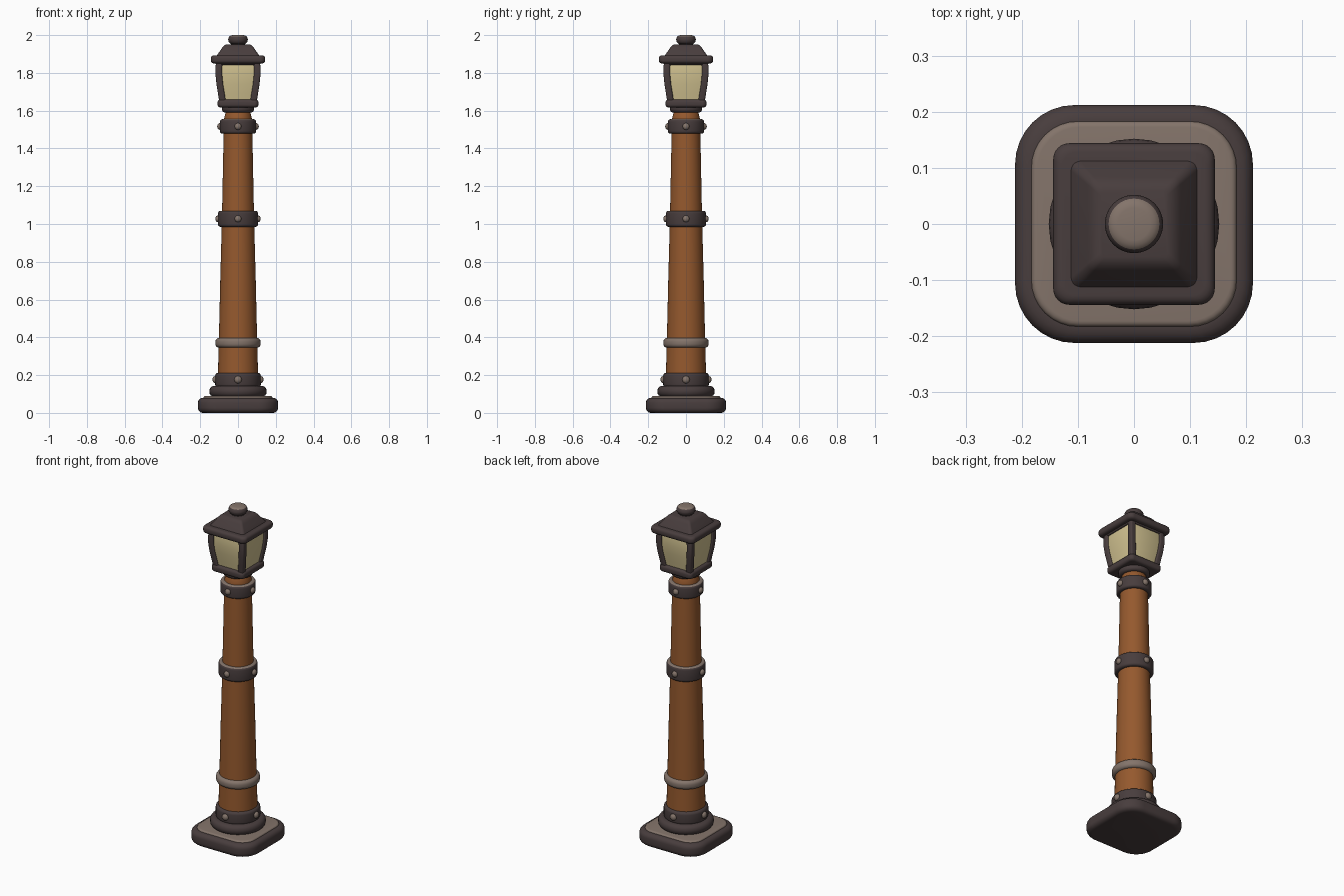
import bpy, bmesh, math
from mathutils import Matrix, Vector

cube = bpy.data.objects.get("Cube")
if cube:
    bpy.data.objects.remove(cube, do_unlink=True)


def material(name, rgb):
    m = bpy.data.materials.new(name)
    m.use_nodes = True
    m.diffuse_color = (*rgb, 1)
    m.node_tree.nodes["Principled BSDF"].inputs["Base Color"].default_value = (*rgb, 1)
    return m


IRON = material("dark iron", (0.065, 0.047, 0.047))
WORN = material("worn metal", (0.23, 0.175, 0.145))
WOOD = material("warm wood", (0.30, 0.10, 0.027))
GLASS = material("pale glass", (0.64, 0.54, 0.28))


def finish(bm, name, mats, angle=40):
    bmesh.ops.recalc_face_normals(bm, faces=bm.faces)
    mesh = bpy.data.meshes.new(name)
    bm.to_mesh(mesh)
    bm.free()
    ob = bpy.data.objects.new(name, mesh)
    bpy.context.collection.objects.link(ob)
    for m in mats:
        mesh.materials.append(m)
    bpy.ops.object.select_all(action='DESELECT')
    ob.select_set(True)
    bpy.context.view_layer.objects.active = ob
    bpy.ops.object.shade_smooth_by_angle(angle=math.radians(angle))
    return ob


def section(half, corner, steps=6):
    """Outline of a square with rounded corners; corner 1 gives a circle."""
    r = half * corner
    points = []
    for q in range(4):
        mid = math.radians(45 + 90 * q)
        centre = Vector((math.copysign(half - r, math.cos(mid)),
                         math.copysign(half - r, math.sin(mid))))
        for i in range(steps + (corner < 1)):
            a = math.radians(90 * q + 90 * i / steps)
            points.append(centre + r * Vector((math.cos(a), math.sin(a))))
    return points


def loft(name, profile, mats, corner=1.0, steps=8, centre=None, worn_top=False):
    """Stack sections of (half width, height); centre gives an offset per section."""
    bm = bmesh.new()
    loops = []
    for k, (half, z) in enumerate(profile):
        ox, oy = centre[k] if centre else (0, 0)
        loops.append([bm.verts.new((p.x + ox, p.y + oy, z))
                      for p in section(half, corner, steps)])
    n = len(loops[0])
    for a, b in zip(loops, loops[1:]):
        for i in range(n):
            j = (i + 1) % n
            bm.faces.new((a[i], a[j], b[j], b[i]))
    bm.faces.new(loops[0][::-1])
    bm.faces.new(loops[-1])
    bm.normal_update()
    if worn_top:
        for f in bm.faces:
            f.material_index = int(f.normal.z > 0.6)
    return finish(bm, name, mats)


def slab(half, low, high, r):
    """Profile of a disc or slab with rounded rims."""
    arc = [(r * math.sin(t * math.pi / 8), r * math.cos(t * math.pi / 8)) for t in range(5)]
    return ([(half - r + s, low + r - c) for s, c in arc]
            + [(half - r + s, high - r + c) for s, c in reversed(arc)])


def rivets(name, radius, z, size):
    for side, angle in zip(("left", "back", "right", "front"), range(0, 360, 90)):
        bm = bmesh.new()
        turn = Matrix.Rotation(math.radians(angle), 4, 'Z')
        place = turn @ Matrix.Translation((radius, 0, z)) @ Matrix.Diagonal((0.8, 1, 1, 1))
        bmesh.ops.create_uvsphere(bm, u_segments=12, v_segments=8, radius=size, matrix=place)
        finish(bm, f"{name}_rivet_{side}", [WORN])


# Foot
loft("base_plate", slab(0.212, 0.0, 0.08, 0.026), [IRON], 0.5)
loft("base_worn_top", slab(0.183, 0.07, 0.089, 0.01), [WORN], 0.45)
loft("foot_ring", slab(0.152, 0.085, 0.143, 0.026), [IRON])
loft("foot_collar", slab(0.121, 0.135, 0.212, 0.016), [IRON])
rivets("foot_collar", 0.119, 0.176, 0.02)

# Post
loft("post", [(0.107, 0.18), (0.105, 0.25), (0.101, 0.4), (0.094, 0.7), (0.085, 1.03),
              (0.076, 1.48), (0.073, 1.56), (0.066, 1.59), (0.06, 1.6)], [WOOD], steps=10)

# Bands around the post
loft("lower_ring", slab(0.12, 0.345, 0.397, 0.02), [WORN])
for name, radius, low, high in (("middle_band", 0.106, 0.985, 1.07),
                                ("upper_band", 0.096, 1.478, 1.555)):
    loft(name, slab(radius, low, high, 0.014), [IRON, WORN], worn_top=True)
    rivets(name, radius, (low + high) / 2, 0.018)

# Lantern seat
loft("lantern_neck", slab(0.085, 1.59, 1.635, 0.018), [IRON])
loft("lantern_tray", slab(0.108, 1.617, 1.66, 0.015), [IRON], 0.2)

# Lantern body: bulging glass with a post on each corner
bulge = [(0.098, 1.64), (0.106, 1.69), (0.114, 1.74), (0.119, 1.79), (0.119, 1.83), (0.116, 1.86)]
loft("lantern_glass", [(h - 0.01, z) for h, z in bulge], [GLASS], 0.1, 2)
POST = 0.0175
for name, sx, sy in (("front_left", 1, -1), ("front_right", -1, -1),
                     ("back_left", 1, 1), ("back_right", -1, 1)):
    loft("corner_post_" + name, [(POST, z) for h, z in bulge], [IRON], 0.5, 4,
         [(sx * (h - POST), sy * (h - POST)) for h, z in bulge])
loft("glass_top_rim", slab(0.118, 1.843, 1.865, 0.005), [IRON], 0.15)

# Roof
loft("roof_eave", slab(0.144, 1.85, 1.893, 0.016), [IRON], 0.2)
loft("roof_hip", [(0.118, 1.88), (0.112, 1.893), (0.098, 1.912), (0.083, 1.934),
                  (0.073, 1.946), (0.06, 1.951)], [IRON], 0.15)

# Finial
loft("finial_neck", [(0.04, 1.94), (0.036, 1.965)], [IRON])
loft("finial_knob", slab(0.052, 1.952, 2.0, 0.023), [IRON, WORN], worn_top=True)
